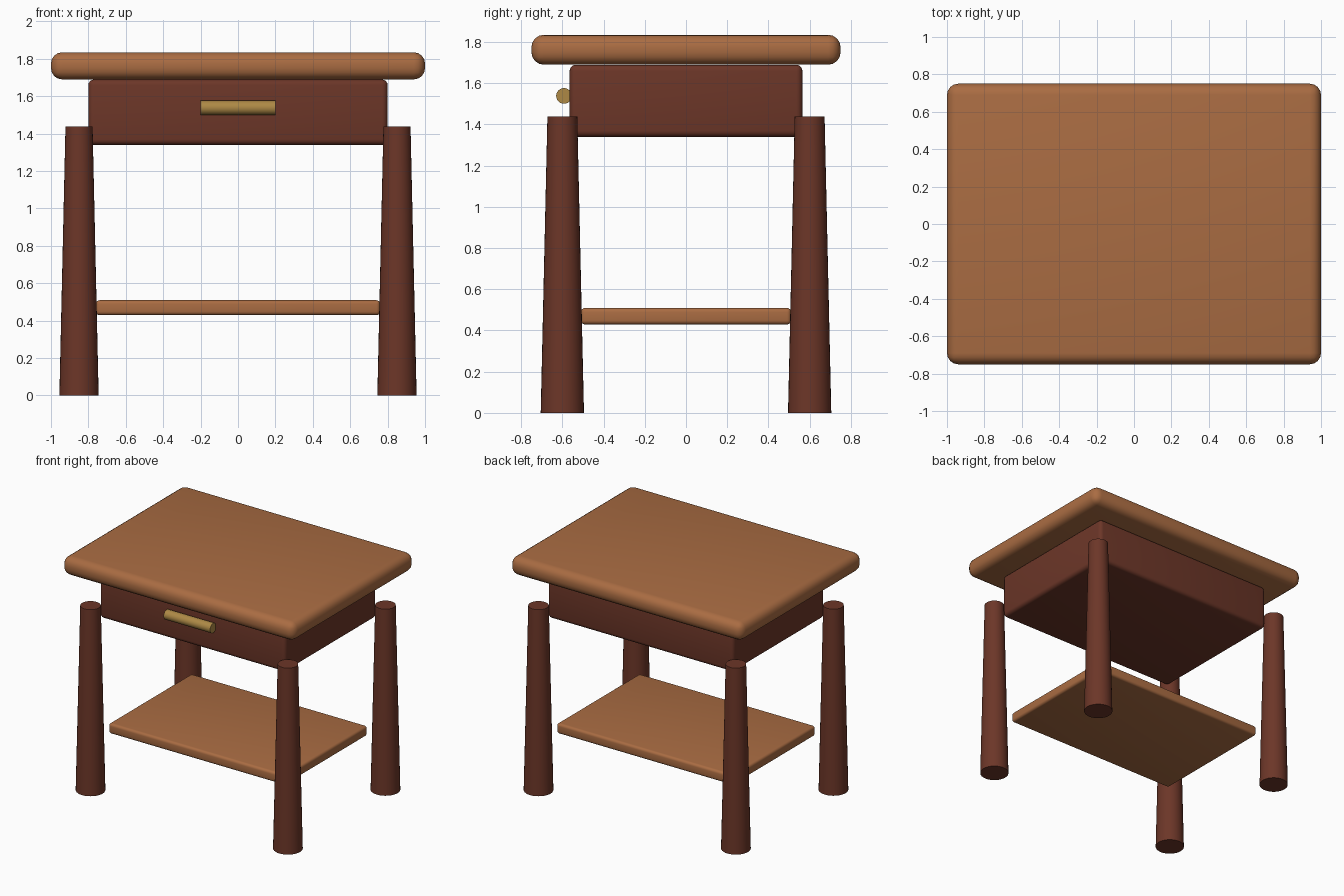
import bpy
import math

if "Cube" in bpy.data.objects:
    bpy.data.objects.remove(bpy.data.objects["Cube"])


def material(name, rgb):
    m = bpy.data.materials.new(name)
    m.diffuse_color = (*rgb, 1)
    m.use_nodes = True
    m.node_tree.nodes["Principled BSDF"].inputs["Base Color"].default_value = m.diffuse_color
    return m


light_wood = material("light wood", (0.40, 0.15, 0.055))
dark_wood = material("dark wood", (0.15, 0.037, 0.021))
brass = material("brass", (0.42, 0.25, 0.06))


def finish(obj, name, mat):
    obj.name = name
    obj.data.materials.append(mat)
    bpy.ops.object.shade_smooth_by_angle(angle=math.radians(35))
    return obj


def rounded_box(name, size, z, bevel, mat):
    bpy.ops.mesh.primitive_cube_add(size=1, location=(0, 0, z))
    obj = bpy.context.object
    obj.scale = size
    bpy.ops.object.transform_apply(location=False, rotation=False, scale=True)
    mod = obj.modifiers.new("rounded edges", 'BEVEL')
    mod.width = bevel
    mod.segments = 4
    bpy.ops.object.modifier_apply(modifier=mod.name)
    return finish(obj, name, mat)


# Table top, drawer case and lower shelf
rounded_box("table_top", (2.0, 1.5, 0.145), 1.762, 0.06, light_wood)
rounded_box("drawer_case", (1.6, 1.13, 0.35), 1.514, 0.03, dark_wood)
rounded_box("lower_shelf", (1.52, 1.02, 0.08), 0.469, 0.02, light_wood)

# Tapered round legs, one at each corner
LEG_HEIGHT = 1.437
for side, x in (("left", -0.85), ("right", 0.85)):
    for end, y in (("front", -0.6), ("back", 0.6)):
        bpy.ops.mesh.primitive_cone_add(
            vertices=32, radius1=0.105, radius2=0.0725, depth=LEG_HEIGHT,
            location=(x, y, LEG_HEIGHT / 2))
        finish(bpy.context.object, f"{end}_{side}_leg", dark_wood)

# Round bar handle on the drawer front
bpy.ops.mesh.primitive_cylinder_add(
    vertices=24, radius=0.038, depth=0.4,
    location=(0, -0.592, 1.538), rotation=(0, math.pi / 2, 0))
finish(bpy.context.object, "drawer_handle", brass)
